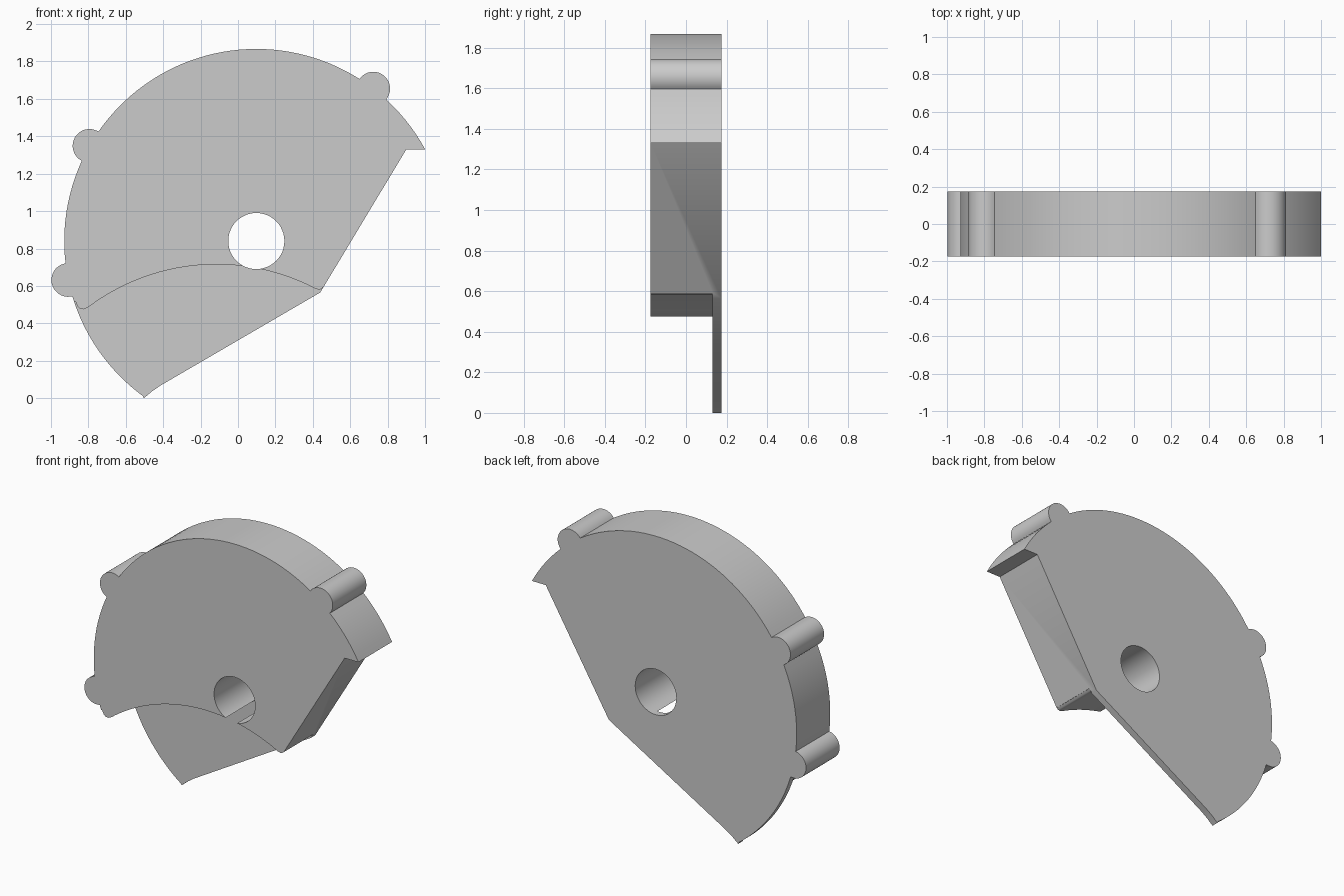
import bpy, bmesh
from math import sin, cos, asin, radians, pi, atan2

if "Cube" in bpy.data.objects:
    bpy.data.objects.remove(bpy.data.objects["Cube"])

CX, CZ, R = 0.098, 0.84, 1.027      # pivot centre and rim radius
BUMP = 0.09                         # rim bump radius
HALF = 0.175                        # half thickness


def arc(cx, cz, r, a0, a1, n):
    return [(cx + r * cos(a0 + (a1 - a0) * i / n),
             cz + r * sin(a0 + (a1 - a0) * i / n)) for i in range(n + 1)]


def extrude(name, pts, y0, y1):
    bm = bmesh.new()
    face = bm.faces.new([bm.verts.new((x, y0, z)) for x, z in pts])
    new = bmesh.ops.extrude_face_region(bm, geom=[face])["geom"]
    bmesh.ops.translate(bm, vec=(0, y1 - y0, 0),
                        verts=[v for v in new if isinstance(v, bmesh.types.BMVert)])
    bmesh.ops.recalc_face_normals(bm, faces=bm.faces)
    mesh = bpy.data.meshes.new(name)
    bm.to_mesh(mesh)
    bm.free()
    ob = bpy.data.objects.new(name, mesh)
    bpy.context.collection.objects.link(ob)
    return ob


def cut(ob, cutter):
    cutter.hide_render = True
    mod = ob.modifiers.new("cut", 'BOOLEAN')
    mod.operation, mod.solver, mod.object = 'DIFFERENCE', 'EXACT', cutter
    bpy.context.view_layer.objects.active = ob
    bpy.ops.object.modifier_apply(modifier=mod.name)
    bpy.data.objects.remove(cutter)


# Rim outline with three round bumps
outline = []
start = radians(28.5)
delta = 2 * asin(BUMP / (2 * R))
for deg in (52.5, 150.3, 191.7):
    a = radians(deg)
    bx, bz = CX + R * cos(a), CZ + R * sin(a)
    steps = max(4, int((a - delta - start) / radians(2.5)))
    outline += arc(CX, CZ, R, start, a - delta, steps)
    p0 = (CX + R * cos(a - delta), CZ + R * sin(a - delta))
    p1 = (CX + R * cos(a + delta), CZ + R * sin(a + delta))
    b0 = atan2(p0[1] - bz, p0[0] - bx)
    b1 = atan2(p1[1] - bz, p1[0] - bx)
    if b1 < b0:
        b1 += 2 * pi
    outline += arc(bx, bz, BUMP, b0, b1, 20)[1:-1]
    start = a + delta
outline += arc(CX, CZ, R, start, radians(233.8), 16)

# Lower tip, straight edges and the small hook at the right
outline += [(-0.503, 0.0), (-0.46, 0.036), (-0.415, 0.067), (0.44, 0.565), (0.90, 1.33)]
plate = extrude("sector_plate", outline, -HALF, HALF)

# Front recess that leaves only the thin rear flange
ax, az, ar = -0.115, -0.425, 1.14
recess = [(-1.2, 0.505), (-0.868, 0.515), (-0.858, 0.492), (-0.845, 0.479), (-0.825, 0.475)]
recess += arc(ax, az, ar, radians(126.9), radians(62.5), 40)
recess += [(0.432, 0.580), (0.445, 0.583), (0.455, 0.592), (0.8, 0.592), (0.8, -0.3), (-1.2, -0.3)]
cut(plate, extrude("recess_cutter", recess, -0.4, 0.13))

# Pivot hole
cut(plate, extrude("hole_cutter", arc(CX, CZ, 0.15, 0, 2 * pi, 48)[:-1], -0.4, 0.4))

bpy.ops.object.select_all(action='DESELECT')
plate.select_set(True)
bpy.context.view_layer.objects.active = plate
bpy.ops.object.shade_smooth_by_angle(angle=radians(30))
